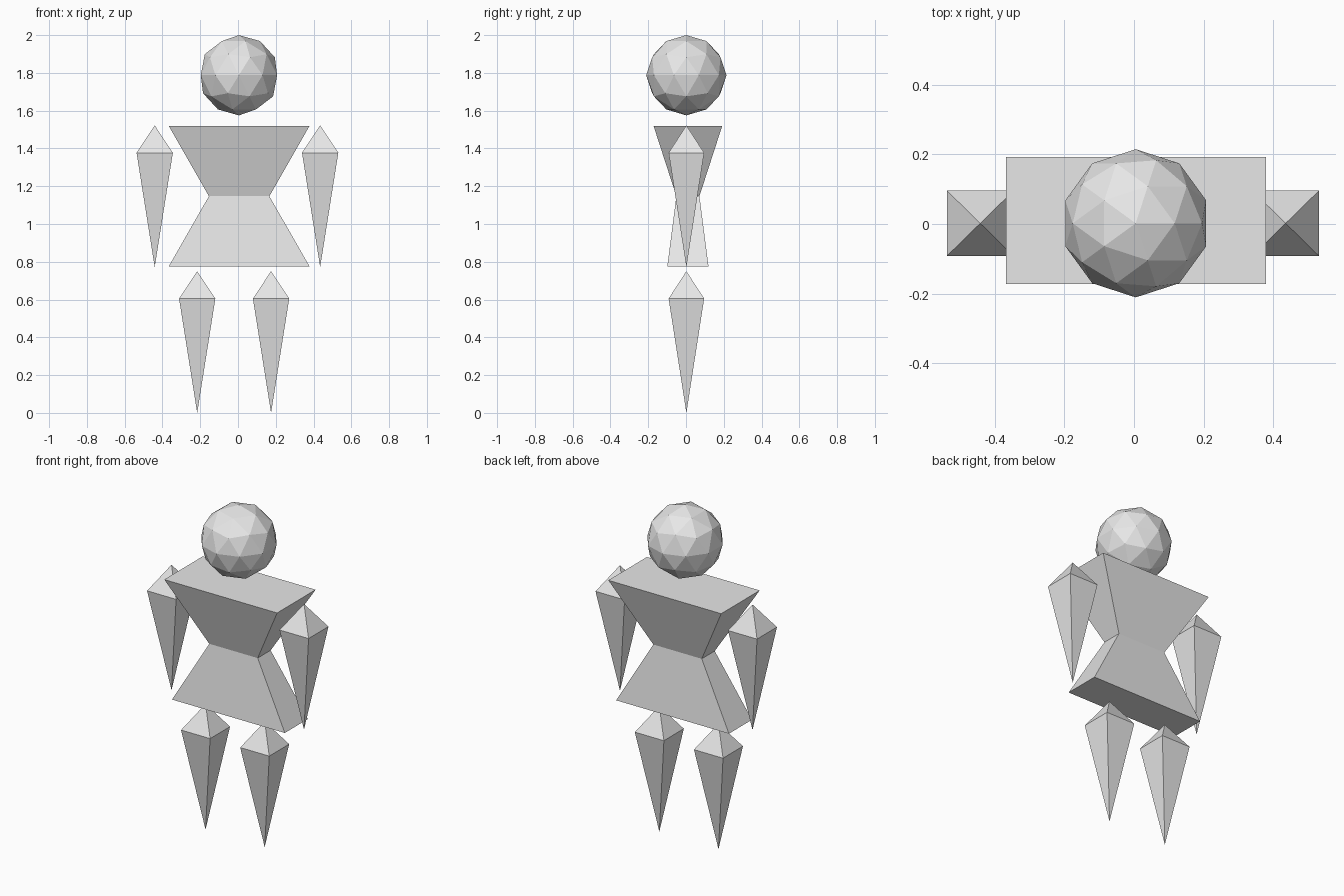
import bpy
import bmesh

cube = bpy.data.objects.get("Cube")
if cube:
    bpy.data.objects.remove(cube, do_unlink=True)

# One plain grey for the whole figure
grey = bpy.data.materials.new("light_grey")
grey.use_nodes = True
grey.diffuse_color = (0.8, 0.8, 0.8, 1)
grey.node_tree.nodes["Principled BSDF"].inputs["Base Color"].default_value = (0.8, 0.8, 0.8, 1)


def add_object(name, bm, location):
    bmesh.ops.recalc_face_normals(bm, faces=bm.faces)
    mesh = bpy.data.meshes.new(name)
    bm.to_mesh(mesh)
    bm.free()
    mesh.materials.append(grey)
    obj = bpy.data.objects.new(name, mesh)
    obj.location = location
    bpy.context.collection.objects.link(obj)
    return obj


def rectangle(bm, half_x, half_y, z):
    corners = [(-1, -1), (1, -1), (1, 1), (-1, 1)]
    return [bm.verts.new((sx * half_x, sy * half_y, z)) for sx, sy in corners]


def bridge(bm, lower, upper):
    for i in range(4):
        j = (i + 1) % 4
        bm.faces.new((lower[i], lower[j], upper[j], upper[i]))


# Torso: rectangular rings narrowing at the waist
bm = bmesh.new()
hips = rectangle(bm, 0.373, 0.109, 0.775)
waist = rectangle(bm, 0.16, 0.061, 1.147)
shoulders = rectangle(bm, 0.373, 0.182, 1.52)
bridge(bm, hips, waist)
bridge(bm, waist, shoulders)
bm.faces.new(hips)
bm.faces.new(shoulders)
add_object("torso", bm, (0.006, 0.01, 0))


# Limbs: stretched four-sided spindles with the ring near the top
def limb(name, x, z):
    bm = bmesh.new()
    ring = rectangle(bm, 0.096, 0.094, 0.605)
    tip = bm.verts.new((0, 0, 0))
    peak = bm.verts.new((0, 0, 0.75))
    for i in range(4):
        a, b = ring[i], ring[(i + 1) % 4]
        bm.faces.new((a, b, peak))
        bm.faces.new((b, a, tip))
    add_object(name, bm, (x, 0.002, z))


limb("right_arm", -0.441, 0.772)
limb("left_arm", 0.435, 0.772)
limb("right_leg", -0.216, 0)
limb("left_leg", 0.175, 0)

# Head: faceted ball
bm = bmesh.new()
bmesh.ops.create_icosphere(bm, subdivisions=2, radius=0.2125)
add_object("head", bm, (0.005, 0.002, 1.7875))
